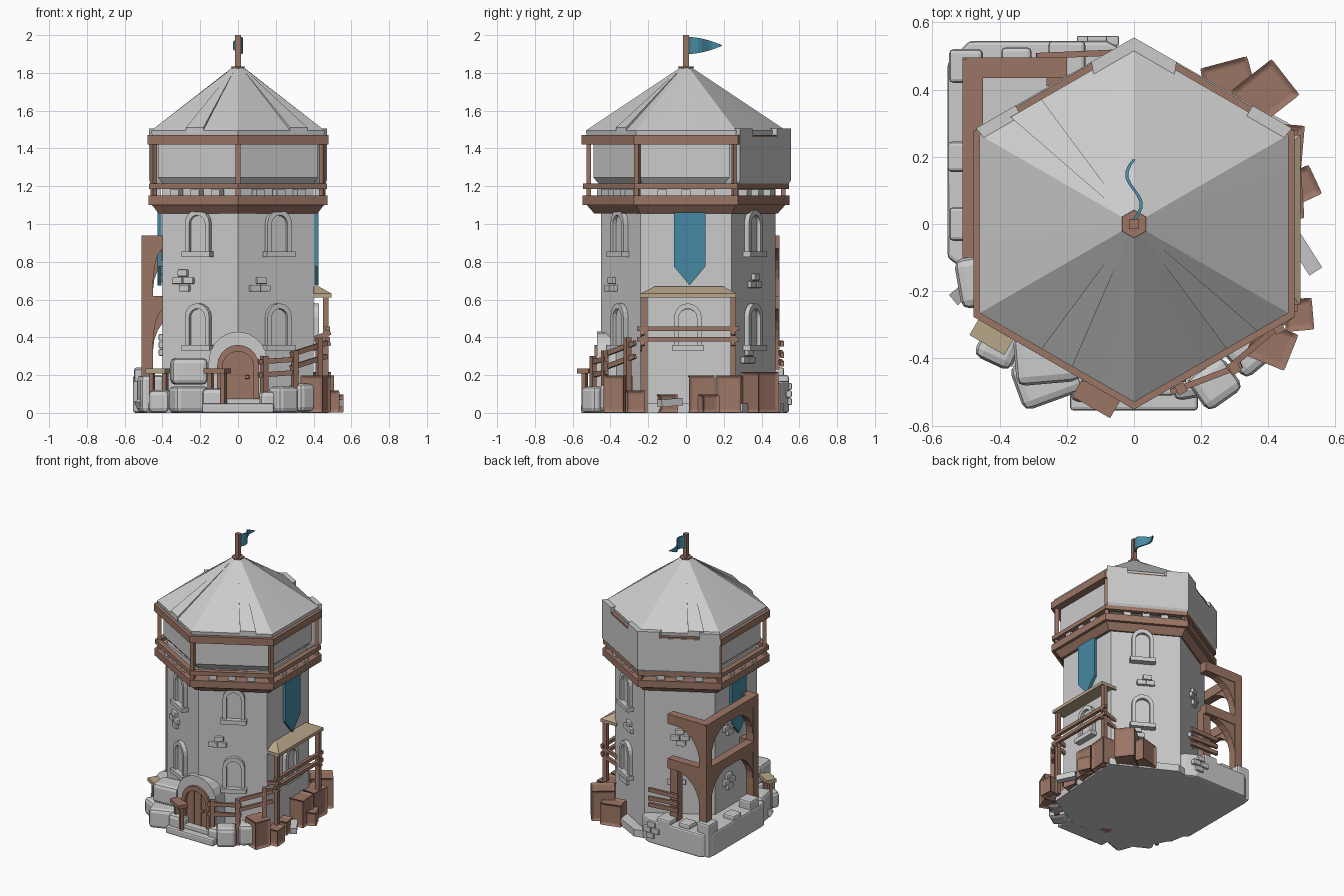
import bpy, bmesh, random
from math import sin, cos, pi, atan2, radians
from mathutils import Vector, Matrix

if "Cube" in bpy.data.objects:
    bpy.data.objects.remove(bpy.data.objects["Cube"])
random.seed(4)

def material(name, c):
    m = bpy.data.materials.new(name)
    m.diffuse_color = (*c, 1)
    m.use_nodes = True
    m.node_tree.nodes["Principled BSDF"].inputs["Base Color"].default_value = m.diffuse_color
    return m
WOOD = material("wood", (.33, .18, .13))
SAND = material("thatch", (.48, .38, .25))
BLUE = material("cloth", (.06, .25, .36))

def finish(name, bm, mat=None, loc=(0, 0, 0), rot=0, bevel=0):
    bmesh.ops.recalc_face_normals(bm, faces=bm.faces)
    me = bpy.data.meshes.new(name)
    bm.to_mesh(me)
    bm.free()
    ob = bpy.data.objects.new(name, me)
    bpy.context.collection.objects.link(ob)
    ob.matrix_world = Matrix.Translation(loc) @ Matrix.Rotation(rot, 4, 'Z')
    if mat:
        me.materials.append(mat)
    if bevel:
        b = ob.modifiers.new("bevel", 'BEVEL')
        b.width, b.segments = bevel, 2
    return ob

def loft(name, loops, mat=None, loc=(0, 0, 0), rot=0, closed=False, bevel=0):
    """Skin a list of equal point loops; closed joins last loop to first."""
    bm = bmesh.new()
    vs = [[bm.verts.new(p) for p in l] for l in loops]
    n = len(vs[0])
    for a, b in zip(vs, vs[1:] + ([vs[0]] if closed else [])):
        for i in range(n):
            j = (i + 1) % n
            bm.faces.new((a[i], a[j], b[j], b[i]))
    if not closed:
        bm.faces.new(vs[0])
        bm.faces.new(vs[-1])
    return finish(name, bm, mat, loc, rot, bevel)

def prism(name, pts, z0, z1, mat=None, bevel=0, top=None):
    return loft(name, [[(x, y, z0) for x, y in pts], [(x, y, z1) for x, y in (top or pts)]], mat, bevel=bevel)

def panel(name, pts, y0, y1, loc, rot, mat=None, hole=None):
    """Outline in local XZ pushed through local y, optionally with a hole outline."""
    at = lambda o, y: [(x, y, z) for x, z in o]
    if hole:
        return loft(name, [at(pts, y0), at(pts, y1), at(hole, y1), at(hole, y0)], mat, loc, rot, True)
    return loft(name, [at(pts, y0), at(pts, y1)], mat, loc, rot)

def box(name, loc, size, mat=None, rot=0, bevel=0, inset=0):
    bm = bmesh.new()
    bmesh.ops.create_cube(bm, size=1)
    bmesh.ops.scale(bm, vec=size, verts=bm.verts)
    if inset:
        bmesh.ops.inset_individual(bm, faces=bm.faces[:], thickness=inset, depth=-.012)
    return finish(name, bm, mat, loc, rot, bevel)

def beam(name, a, b, w, h, mat=WOOD):
    a, b = Vector(a), Vector(b)
    d = b - a
    ob = box(name, (0, 0, 0), (d.length, w, h), mat)
    ob.matrix_world = Matrix.Translation((a + b) / 2) @ d.to_track_quat('X', 'Z').to_matrix().to_4x4()
    return ob

def hexa(r):
    return [(r * cos(radians(30 + 60 * i)), r * sin(radians(30 + 60 * i))) for i in range(6)]

def ring(name, r, ri, z0, z1, mat=WOOD, r2=None):
    at = lambda q, z: [(x, y, z) for x, y in hexa(q)]
    return loft(name, [at(r, z0), at(r2 or r, z1), at(ri, z1), at(ri, z0)], mat, closed=True)

def arch(w, h, n=8):
    r = w / 2
    return [(-r, 0)] + [(-r * cos(pi * i / n), h - r + r * sin(pi * i / n)) for i in range(n + 1)] + [(r, 0)]

# tower body and its faces
BODY = [(.4, -.24), (.4, .24), (0, .475), (-.4, .24), (-.4, -.24), (0, -.45)]
prism("tower_body", BODY, 0, 1.2)
def wall(i, t=.5):
    a, b = Vector(BODY[i]), Vector(BODY[(i + 1) % 6])
    d = b - a
    return a + d * t, atan2(d.y, d.x)

def bricks(i, t, z, cells):
    p, r = wall(i, t)
    for k, (u, v) in enumerate(cells):
        o = Matrix.Rotation(r, 2) @ Vector((u, 0))
        box("wall_brick", (p.x + o.x, p.y + o.y, z + v), (.06, .04, .036), rot=r, bevel=.006)

def window(i, t, z):
    p, r = wall(i, t)
    loc = (p.x, p.y, z)
    panel("window_surround", arch(.145, .24), -.028, .02, loc, r, hole=[(x, v + .012) for x, v in arch(.095, .2)])
    panel("window_pane", arch(.1, .21), -.008, .02, loc, r)
    panel("window_sill", [(-.085, -.01), (.085, -.01), (.085, .02), (-.085, .02)], -.045, .02, loc, r)

for i in (1, 4, 5):
    for z in (.34, .835):
        window(i, {1: .45, 4: .49, 5: .52}[i], z)
window(0, .52, .34)
cross = [(-.03, 0), (.035, 0), (0, .04), (.01, -.04)]
for i, t, z in ((4, .28, .70), (2, .5, .72), (2, .45, .4), (3, .3, .75), (3, .3, .36)):
    bricks(i, t, z, cross)
for i, t, z in ((5, .28, .68), (1, .5, .7), (1, .35, .3)):
    bricks(i, t, z, [(-.03, -.02), (.03, -.02), (.01, .02)])

# gallery floor, rails and posts
ring("gallery_corbel", .485, .40, 1.055, 1.10, r2=.525)
ring("gallery_floor_beam", .548, .40, 1.10, 1.15)
ring("gallery_rail", .545, .505, 1.185, 1.215)
ring("eave_beam", .552, .45, 1.42, 1.47)
for x, y in hexa(.515):
    box("gallery_post", (x, y, 1.28), (.026, .026, .3), WOOD, atan2(y, x))
for i in range(6):
    a, b = Vector(hexa(.5)[i]), Vector(hexa(.5)[i - 1])
    for t in (.25, .5, .75):
        p = a.lerp(b, t)
        box("gallery_stone", (*p, 1.165), (.05, .05, .035), rot=radians(60 * i))

# parapet wall, taller heavy wall over the two back faces
prism("parapet_taper", hexa(.44), 1.19, 1.245, top=hexa(.49))
prism("parapet", hexa(.49), 1.245, 1.47)
for s in (1, -1):
    a, b = Vector((0, .555)), Vector((s * .47, .285))
    ai, bi = Vector((0, .44)), Vector((s * .40, .2))
    q = lambda u, v: [tuple(a.lerp(b, u)), tuple(a.lerp(b, v)), tuple(ai.lerp(bi, v)), tuple(ai.lerp(bi, u))]
    prism("back_wall", q(0, 1), 1.23, 1.46)
    prism("back_wall_foot", [tuple(Vector(p) * .95) for p in q(0, 1)], 1.19, 1.23, top=q(0, 1))
    for u, v in ((0, .27), (.75, 1)):
        prism("back_wall_merlon", q(u, v), 1.46, 1.505)

# fan-shaped roof: subdivided hexagon to a small circle
N = 5
H = hexa(.53)
eave = [tuple(Vector(H[i]).lerp(Vector(H[(i + 1) % 6]), k / N)) for i in range(6) for k in range(N)]
tip = [(.035 * cos(radians(30 + 12 * k)), .035 * sin(radians(30 + 12 * k))) for k in range(30)]
loft("roof", [[(x * .99, y * .99, 1.46) for x, y in eave], [(x, y, 1.495) for x, y in eave], [(x, y, 1.825) for x, y in tip]])
for k in (8, 17, 23):
    a, b = Vector((*eave[k], 1.495)), Vector((*eave[k + 1], 1.495))
    apex = Vector((0, 0, 1.835))
    quad = [a, b, b.lerp(apex, .85), a.lerp(apex, .85)]
    up = Vector((0, 0, .016))
    loft("roof_patch", [[p - up for p in quad], [p + up for p in quad]])
prism("roof_cap", hexa(.035), 1.81, 1.835, WOOD, top=hexa(.042))
box("flag_pole", (0, 0, 1.91), (.03, .03, .18), WOOD)

# waving pennant
sec = []
for i in range(11):
    t = i / 10
    y, x, h = .012 + .18 * t, .022 * sin(t * 2 * pi), .044 * (1 - t ** 1.8) + .001
    sec.append([(x - .005, y, 1.945 - h), (x + .005, y, 1.945 - h), (x + .005, y, 1.945 + h), (x - .005, y, 1.945 + h)])
loft("flag", sec, BLUE)

# side banners
for i in (0, 3):
    p, r = wall(i, .54 if i == 0 else .5)
    panel("banner", [(-.083, .1), (0, 0), (.083, .1), (.083, .4), (-.083, .4)], -.025, -.005, (p.x, p.y, .675), r, BLUE)

# back-left stone plinth
prism("plinth", [(-.555, -.1), (-.555, .48), (-.49, .545), (-.08, .545), (0, .5), (0, .3), (-.3, 0), (-.5, -.14)], 0, .17, bevel=.012)
prism("base_slab", [(.42, -.3), (.46, .3), (.05, .52), (-.4, .4), (-.5, -.2), (-.38, -.42), (0, -.52)], 0, .05)
for x, y, s, h in ((-.5, .47, .1, .24), (-.51, .2, .09, .2), (-.5, 0, .1, .23), (-.2, .49, .11, .2), (-.35, .48, .09, .2)):
    box("plinth_stone", (x, y, h / 2), (s, s, h), bevel=.012)
for u, v in cross:
    box("plinth_brick", (-.11 + u, .545, .1 + v), (.06, .03, .036), bevel=.005)

# timber frame with curved brackets on the back-left corner
for x, y in ((-.48, .465), (-.48, -.07), (-.23, .44)):
    box("frame_post", (x, y, .53 if y != .44 else .36), (.06, .06, .8 if y != .44 else .46), WOOD)
for z in (.905, .585):
    box("frame_beam_back", (-.35, .465, z), (.3, .06, .07), WOOD)
    box("frame_beam_side", (-.48, .195, z), (.06, .59, .07), WOOD)
    box("frame_beam_front", (-.43, -.07, z), (.12, .06, .07), WOOD)
def bracket(w, h, loc, rot):
    arc = [(w - w * sin(pi / 2 * k / 6), h * cos(pi / 2 * k / 6) - h) for k in range(7)]
    panel("frame_bracket", [(0, 0)] + [(x, z) for x, z in arc], -.025, .025, loc, rot, WOOD)
for z in (.87, .55):
    bracket(.2, .22, (-.45, .465, z), 0)
    bracket(.06, .2, (-.45, -.07, z), 0)
    bracket(.2, .2, (-.48, .435, z), -pi / 2)
    bracket(.2, .2, (-.48, -.04, z), pi / 2)
for z in (.27, .32, .37):
    beam("back_plank", (-.29, .5, z), (-.06, .51, z + random.uniform(-.02, .02)), .018, .028)

# arched doorway on the front corner
panel("door_arch", arch(.31, .43, 10), -.47, -.3, (0, 0, 0), 0, hole=arch(.21, .36, 10))
panel("door_frame", arch(.22, .36, 10), -.485, -.35, (0, 0, 0), 0, WOOD, hole=arch(.165, .325, 10))
panel("door", arch(.17, .33, 10), -.462, -.35, (0, 0, 0), 0, WOOD)
for x in (-.028, .028):
    box("door_groove", (x, -.464, .17), (.006, .008, .28), WOOD)
box("door_knob", (.05, -.47, .19), (.022, .02, .022), WOOD, bevel=.006)
box("door_step", (0, -.5, .025), (.38, .11, .05), bevel=.01)
box("door_step_upper", (0, -.475, .06), (.24, .07, .03), bevel=.008)

# rounded boulders: x, y, z, size, turn in degrees
for x, y, z, s, a in ((-.26, -.46, .07, (.19, .14, .14), 20), (-.26, -.40, .22, (.19, .15, .14), 5),
                      (-.40, -.36, .06, (.12, .12, .12), -25), (-.13, -.48, .07, (.12, .1, .12), 0),
                      (.24, -.475, .07, (.13, .12, .14), 35), (.16, -.47, .06, (.1, .1, .11), 10),
                      (.34, -.38, .08, (.12, .12, .15), 40), (-.46, -.17, .1, (.13, .15, .2), 10)):
    box("boulder", (x, y, z), s, rot=radians(a), bevel=.025)

# crates with recessed panels
for x, y, z, s, a in ((.41, -.36, .1, (.13, .12, .2), -22), (.44, .08, .1, (.13, .14, .2), 4),
                      (.44, .23, .1, (.13, .14, .2), -5), (.39, .39, .11, (.16, .14, .22), 38),
                      (.28, .43, .08, (.15, .11, .16), 15), (.43, -.1, .05, (.1, .1, .1), 12),
                      (.51, .12, .05, (.07, .1, .1), 25), (.49, -.27, .06, (.09, .1, .12), 5)):
    box("crate", (x, y, z), s, WOOD, radians(a), .006, .022)
beam("loose_stone_plank", (.47, -.03, .06), (.54, -.14, .05), .045, .04, None)
beam("loose_left_plank", (-.53, -.22, .04), (-.42, -.13, .12), .04, .04, None)

# right side porch: posts, rails and thatched awning
for y in (-.22, .25):
    box("porch_post", (.465, y, .31), (.03, .03, .62), WOOD)
for z in (.39, .445):
    box("porch_rail", (.475, .01, z), (.022, .54, .024), WOOD)
    for y in (-.23, .25):
        beam("porch_side_rail", (.32, y, z - .08), (.49, y, z - .02), .02, .024)
prism("awning_edge", [(.37, -.24), (.495, -.24), (.495, .265), (.37, .265)], .61, .632, SAND)
prism("awning", [(.37, -.24), (.495, -.24), (.495, .265), (.37, .265)], .632, .668, SAND,
      top=[(.37, -.17), (.43, -.17), (.43, .2), (.37, .2)])

# stair fence along the front right
for x, y, h in ((.14, -.49, .3), (.3, -.43, .33), (.43, -.31, .4)):
    box("fence_post", (x, y, h / 2), (.03, .03, h), WOOD, radians(30))
for z in (.2, .27):
    beam("fence_rail", (.11, -.5, z), (.32, -.42, z + .015), .018, .026)
    beam("fence_rail_upper", (.28, -.43, z + .04), (.47, -.27, z + .1), .018, .026)

# low stalls left of the door
for x, y, w in ((-.42, -.33, .12), (-.11, -.515, .13)):
    box("stall_top", (x, y, .222), (w, .07, .025), SAND if x < -.2 else WOOD, radians(-30))
    for d in (-.035, .035):
        box("stall_post", (x + d, y - d * .6, .105), (.024, .024, .21), WOOD, radians(-30))
